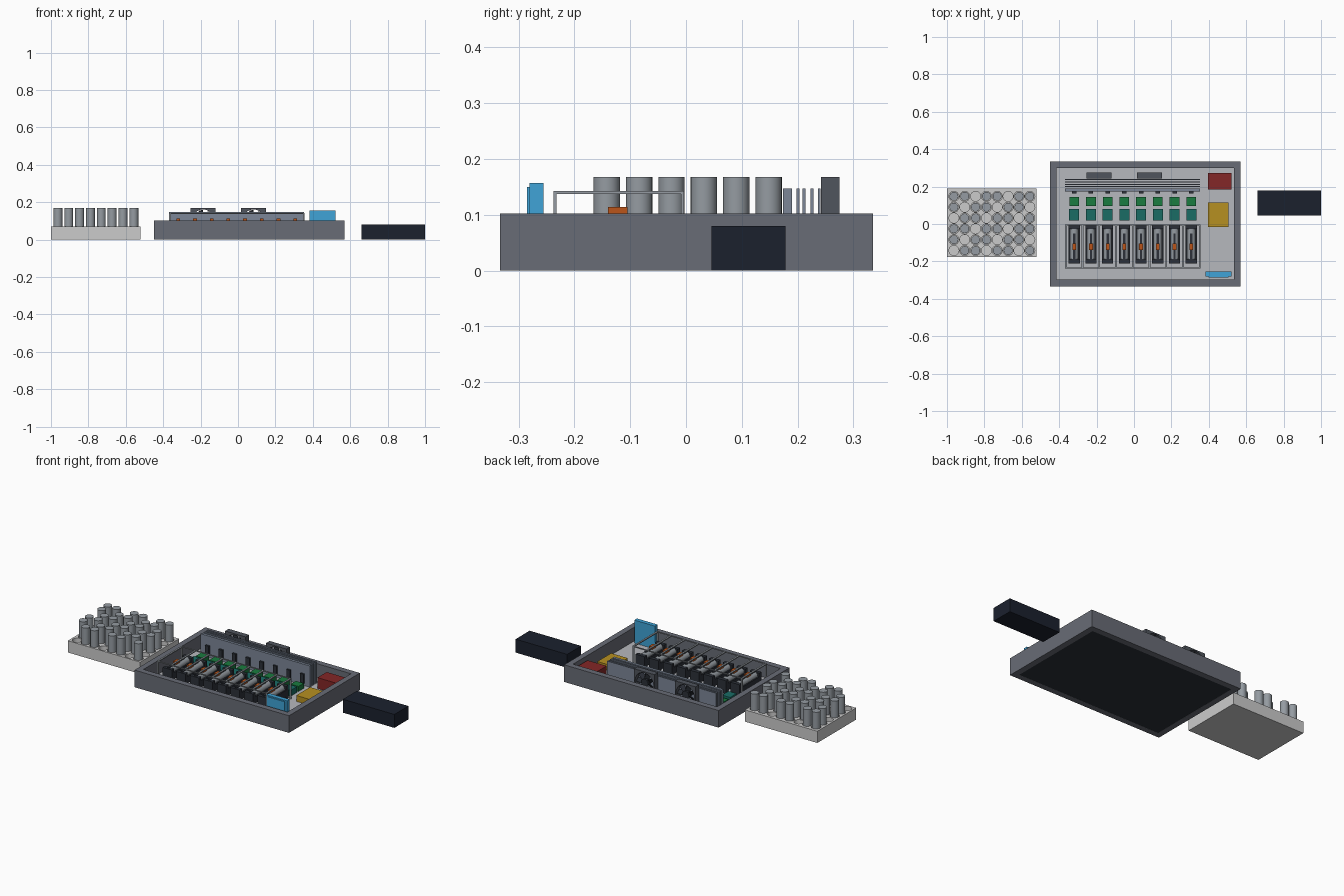
import bpy, bmesh
from math import pi, radians
from mathutils import Matrix

if "Cube" in bpy.data.objects:
    bpy.data.objects.remove(bpy.data.objects["Cube"])

mats = {}
COL = {'wall': (.14, .15, .18), 'floor': (.47, .48, .51), 'rack': (.57, .57, .59), 'steel': (.30, .33, .36),
       'dark': (.025, .03, .04), 'navy': (.011, .015, .027), 'blue': (.05, .37, .68), 'red': (.23, .02, .02),
       'yellow': (.47, .28, .015), 'green': (.01, .20, .05), 'teal': (.01, .15, .13), 'orange': (.50, .09, .01),
       'slate': (.20, .24, .31), 'fan': (.08, .09, .11)}


def finish(name, bm, col):
    me = bpy.data.meshes.new(name)
    bm.to_mesh(me)
    bm.free()
    o = bpy.data.objects.new(name, me)
    bpy.context.collection.objects.link(o)
    if col not in mats:
        mats[col] = bpy.data.materials.new(col)
        mats[col].diffuse_color = (*COL[col], 1)
    me.materials.append(mats[col])
    return o


def add_box(bm, x0, x1, y0, y1, z0, z1):
    m = Matrix.Translation(((x0 + x1) / 2, (y0 + y1) / 2, (z0 + z1) / 2)) @ Matrix.Diagonal((x1 - x0, y1 - y0, z1 - z0, 1))
    bmesh.ops.create_cube(bm, size=1, matrix=m)


def boxes(name, col, items):
    bm = bmesh.new()
    for b in items:
        add_box(bm, *b)
    return finish(name, bm, col)


def cylinders(name, col, r, length, centres, axis='Z', seg=24):
    bm = bmesh.new()
    rot = Matrix.Rotation(pi / 2, 4, 'X') if axis == 'Y' else Matrix()
    for c in centres:
        bmesh.ops.create_cone(bm, cap_ends=True, segments=seg, radius1=r, radius2=r, depth=length,
                              matrix=Matrix.Translation(c) @ rot)
    o = finish(name, bm, col)
    bpy.ops.object.select_all(action='DESELECT')
    o.select_set(True)
    bpy.context.view_layer.objects.active = o
    bpy.ops.object.shade_smooth_by_angle(angle=radians(35))
    return o


def cut(target, cutter):
    bpy.context.view_layer.objects.active = target
    m = target.modifiers.new('cut', 'BOOLEAN')
    m.operation, m.object, m.solver = 'DIFFERENCE', cutter, 'EXACT'
    bpy.ops.object.modifier_apply(modifier='cut')
    bpy.data.objects.remove(cutter)


# Open tray with a pale floor
W = .035
boxes('tray_walls', 'wall', [(-.45, .57, -.333, -.333 + W, 0, .102), (-.45, .57, .335 - W, .335, 0, .102),
                             (-.45, -.45 + W, -.333 + W, .335 - W, 0, .102), (.57 - W, .57, -.333 + W, .335 - W, 0, .102)])
boxes('tray_base', 'dark', [(-.449, .569, -.332, .334, .0005, .012)])
boxes('tray_floor', 'floor', [(-.45 + W, .57 - W, -.333 + W, .335 - W, .012, .02)])

# Vial rack with bored wells, two of every three filled
rack = boxes('vial_rack', 'rack', [(-1, -.522, -.176, .19, 0, .07)])
spots = [(i, j, -.963 + .058 * i, .148 - .058 * j) for i in range(8) for j in range(6)]
cut(rack, cylinders('well_cutter', 'rack', .0265, .1, [(x, y, .075) for _, _, x, y in spots]))
cylinders('vials', 'steel', .0237, .142, [(x, y, .097) for i, j, x, y in spots if (i + j) % 3 != 2])

# External power unit, display and control boxes
boxes('power_unit', 'navy', [(.66, 1, .046, .178, 0, .08)])
boxes('display', 'blue', [(.383, .52, -.28, -.255, .02, .157), (.397, .506, -.285, -.28, .03, .15)])
boxes('red_supply', 'red', [(.395, .52, .185, .272, .02, .085)])
boxes('yellow_controller', 'yellow', [(.395, .505, -.015, .115, .02, .055)])

# Eight repeated channels
xs = [-.32 + .0895 * i for i in range(8)]
boxes('green_boards', 'green', [(x - .026, x + .026, .095, .145, .02, .05) for x in xs])
boxes('teal_blocks', 'teal', [(x - .027, x + .027, .018, .08, .02, .055) for x in xs])
cylinders('module_barrels', 'steel', .022, .16, [(x, -.108, .078) for x in xs], 'Y')
boxes('module_cradles', 'dark', [b for x in xs for b in (
    (x - .03, x + .03, -.21, -.188, .02, .098), (x - .03, x + .03, -.028, -.006, .02, .098),
    (x - .03, x - .022, -.188, -.028, .035, .075), (x + .022, x + .03, -.188, -.028, .035, .075),
    (x - .006, x + .006, -.2, -.05, .09, .102))])
boxes('module_sensors', 'orange', [(x - .01, x + .01, -.14, -.105, .095, .114) for x in xs])

# Overhead frame: bars between channels on posts
fx = [-.3645 + .0895 * i for i in range(9)]
T = .005
frame = [(x - T, x + T, -.237, -.004, .137, .143) for x in fx]
frame += [(-.3695, .3565, y, y + T, .137, .143) for y in (-.237, -.009)]
frame += [(x - T, x + T, y, y + T, .02, .137) for x in (fx[0], fx[-1]) for y in (-.237, -.009)]
boxes('overhead_frame', 'steel', frame)

# Heat sink plate, fins and front clamps
boxes('heat_sink', 'slate', [(-.368, .352, .174, .19, .02, .147)] +
      [(-.368, .352, y, y + .005, .02, .147) for y in (.198, .209, .223, .236)])
boxes('sink_clamps', 'dark', [(x - .012, x + .012, .163, .174, .035, .092) for x in xs])

# Two fans behind the heat sink
for n, x in enumerate((-.187, .083)):
    body = boxes(f'fan_housing_{n}', 'fan', [(x - .067, x + .067, .242, .275, .034, .168)])
    cut(body, cylinders('fan_cutter', 'fan', .06, .1, [(x, .258, .101)], 'Y', 32))
    cylinders(f'fan_hub_{n}', 'dark', .022, .028, [(x, .258, .101)], 'Y')
    bm = bmesh.new()
    for k in range(7):
        b = bmesh.new()
        add_box(b, .018, .057, -.002, .002, -.013, .013)
        b.transform(Matrix.Translation((x, .258, .101)) @ Matrix.Rotation(2 * pi * k / 7, 4, 'Y') @ Matrix.Rotation(radians(40), 4, 'X'))
        tmp = bpy.data.meshes.new('blade')
        b.to_mesh(tmp)
        b.free()
        bm.from_mesh(tmp)
        bpy.data.meshes.remove(tmp)
    finish(f'fan_blades_{n}', bm, 'dark')

for m in bpy.data.materials:
    if m.users and not m.is_grease_pencil:
        m.use_nodes = True
        m.node_tree.nodes["Principled BSDF"].inputs["Base Color"].default_value = m.diffuse_color
